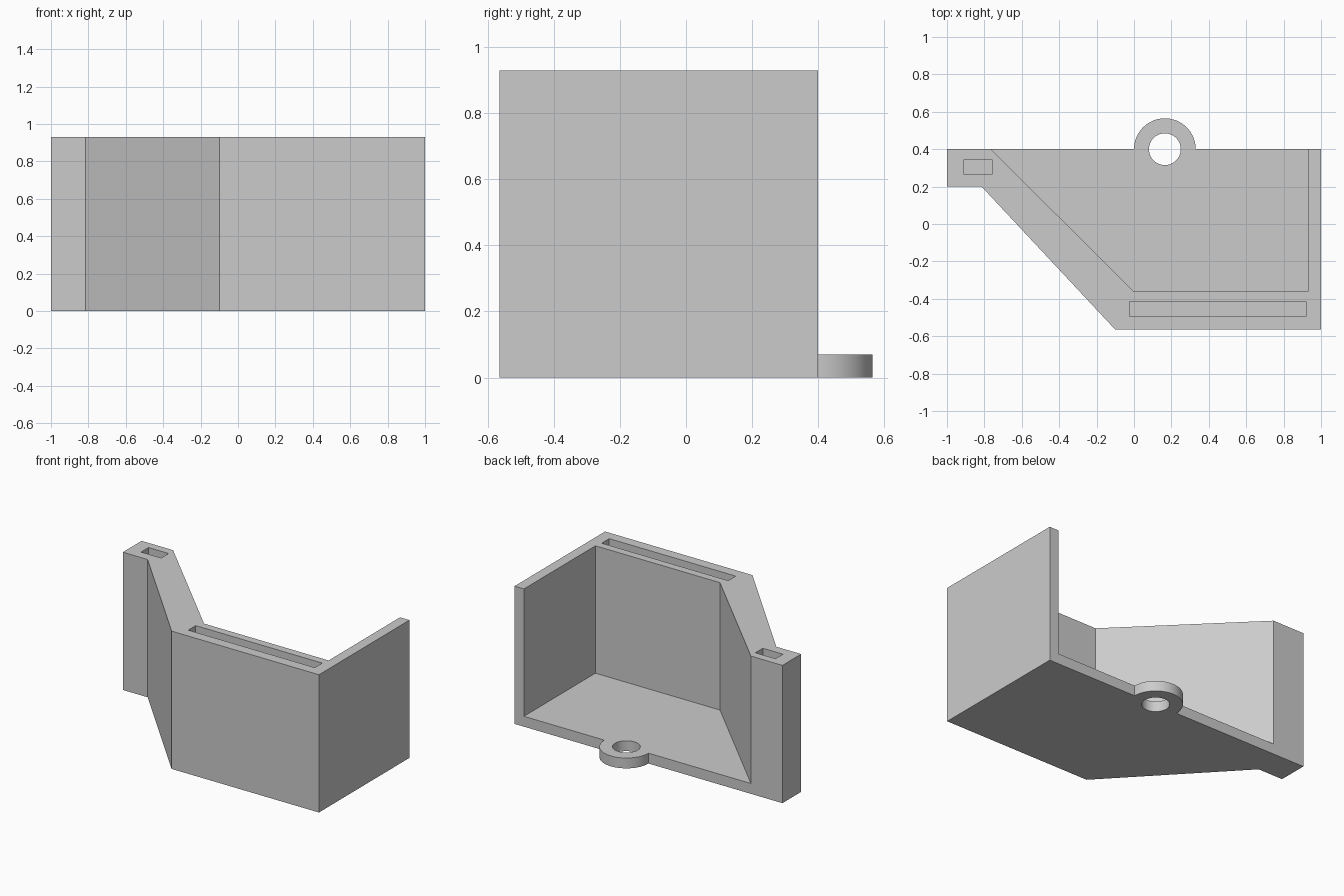
import bpy, bmesh, math

if "Cube" in bpy.data.objects:
    bpy.data.objects.remove(bpy.data.objects["Cube"], do_unlink=True)

HEIGHT, FLOOR, BACK, FRONT = 0.93, 0.07, 0.40, -0.565
LUG_X, LUG_R, HOLE_R = 0.165, 0.165, 0.085

grey = bpy.data.materials.new("plain grey")
grey.use_nodes = True
grey.diffuse_color = (0.6, 0.6, 0.6, 1)
grey.node_tree.nodes["Principled BSDF"].inputs["Base Color"].default_value = (0.6, 0.6, 0.6, 1)


def prism(name, outline, bottom, top):
    """Extrude a flat outline upward into a solid."""
    bm = bmesh.new()
    base = bm.faces.new([bm.verts.new((x, y, bottom)) for x, y in outline])
    moved = bmesh.ops.extrude_face_region(bm, geom=[base])["geom"]
    verts = [v for v in moved if isinstance(v, bmesh.types.BMVert)]
    bmesh.ops.translate(bm, verts=verts, vec=(0, 0, top - bottom))
    bmesh.ops.recalc_face_normals(bm, faces=bm.faces)
    mesh = bpy.data.meshes.new(name)
    bm.to_mesh(mesh)
    bm.free()
    mesh.materials.append(grey)
    obj = bpy.data.objects.new(name, mesh)
    bpy.context.collection.objects.link(obj)
    return obj


def arc(radius, sweep, steps):
    return [(LUG_X + radius * math.cos(sweep * i / steps),
             BACK + radius * math.sin(sweep * i / steps)) for i in range(steps + 1)]


def box(x0, x1, y0, y1):
    return [(x0, y0), (x1, y0), (x1, y1), (x0, y1)]


# Body outline with the rounded screw lug on its back edge
outline = [(-1, BACK), (-1, 0.2), (-0.815, 0.2), (-0.1, FRONT), (1, FRONT), (1, BACK)]
body = prism("wall_bracket_tray", outline + arc(LUG_R, math.pi, 32), 0, HEIGHT)

# Open cavity, two blind slots in the rim, and the screw hole
cutters = [
    prism("cavity_cutter", [(0, -0.362), (0.93, -0.362), (0.93, 0.7), (-1.066, 0.7)], FLOOR, 1.1),
    prism("front_slot_cutter", box(-0.025, 0.92, -0.495, -0.415), FLOOR, 1.1),
    prism("side_slot_cutter", box(-0.91, -0.76, 0.265, 0.345), FLOOR, 1.1),
    prism("screw_hole_cutter", arc(HOLE_R, math.tau, 40)[:-1], -0.1, 0.2),
]
for cutter in cutters:
    cutter.hide_render = True
    cut = body.modifiers.new(cutter.name, "BOOLEAN")
    cut.operation, cut.solver, cut.object = "DIFFERENCE", "EXACT", cutter

# Bake the cuts and discard the cutters
bpy.context.view_layer.update()
evaluated = body.evaluated_get(bpy.context.evaluated_depsgraph_get())
finished = bpy.data.meshes.new_from_object(evaluated)
body.modifiers.clear()
body.data = finished
for cutter in cutters:
    bpy.data.objects.remove(cutter, do_unlink=True)

# Smooth the lug and hole, keep every edge sharp
bpy.ops.object.select_all(action="DESELECT")
body.select_set(True)
bpy.context.view_layer.objects.active = body
bpy.ops.object.shade_smooth_by_angle(angle=math.radians(30))
